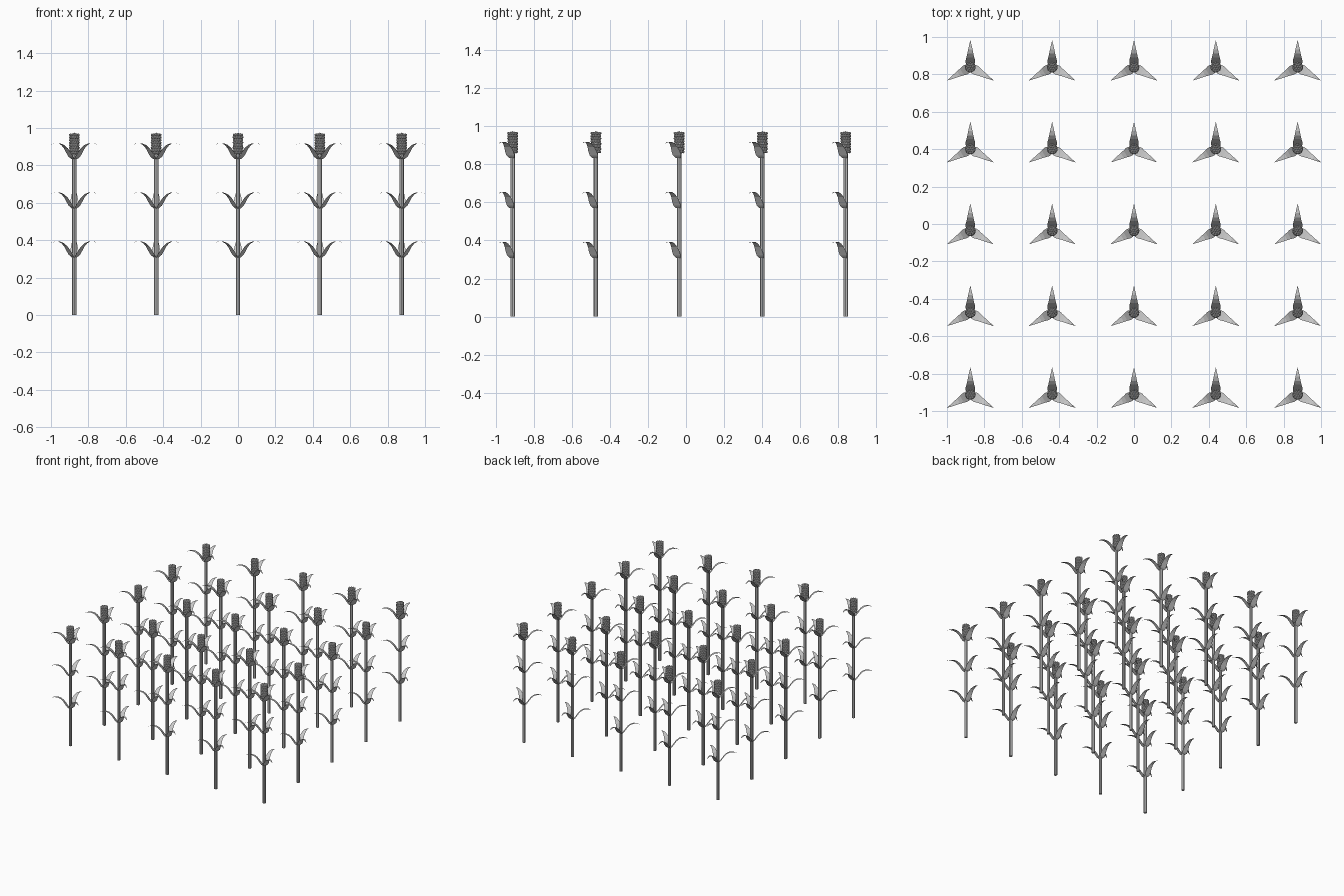
import bpy, bmesh, math
from mathutils import Matrix, Vector

if "Cube" in bpy.data.objects:
    bpy.data.objects.remove(bpy.data.objects["Cube"])

SPACING = 0.4375
Y_SHIFT = -0.036


def to_mesh(bm, name):
    me = bpy.data.meshes.new(name)
    bm.to_mesh(me)
    bm.free()
    return me


# Stalk: thin eight-sided rod
def make_stalk():
    bm = bmesh.new()
    bmesh.ops.create_cone(bm, cap_ends=True, segments=8, radius1=0.012, radius2=0.012,
                          depth=0.88, matrix=Matrix.Translation((0, 0, 0.44)))
    return to_mesh(bm, "stalk")


# Leaves: three tiers of three arching ribbons (reach, rise, half width)
LEAF = [(0.008, -0.002, 0.014), (0.022, 0.012, 0.022), (0.036, 0.033, 0.022),
        (0.052, 0.056, 0.018), (0.072, 0.074, 0.014), (0.095, 0.083, 0.010),
        (0.120, 0.083, 0.005), (0.143, 0.075, 0.0004)]


def make_leaves():
    bm = bmesh.new()
    for base, widen in ((0.31, 1.0), (0.572, 1.0), (0.835, 1.15)):
        for k in range(3):
            a = math.radians(90 + 120 * k)
            out = Vector((math.cos(a), math.sin(a), 0))
            side = Vector((-out.y, out.x, 0))
            prev = None
            for r, z, w in LEAF:
                c = out * r + Vector((0, 0, base + z))
                row = [bm.verts.new(c + side * w * widen * s) for s in (-1, 1)]
                if prev:
                    bm.faces.new((prev[0], prev[1], row[1], row[0]))
                prev = row
    return to_mesh(bm, "leaves")


# Cob: core with staggered rings of faceted kernels and a filled crown
def make_cob():
    bm = bmesh.new()
    bmesh.ops.create_cone(bm, cap_ends=True, segments=10, radius1=0.023, radius2=0.021,
                          depth=0.1, matrix=Matrix.Translation((0, 0, 0.911)))
    rings = [(0.866 + i * 0.0138, 0.0225, 10, 0.5 * (i % 2)) for i in range(8)]
    rings += [(0.964, 0.012, 6, 0.0), (0.967, 0.0, 1, 0.0)]
    for z, radius, count, offset in rings:
        for j in range(count):
            a = math.tau * (j + offset) / count
            m = (Matrix.Rotation(a, 4, 'Z') @ Matrix.Translation((radius, 0, z))
                 @ Matrix.Diagonal((0.0075, 0.0075, 0.008, 1)))
            bmesh.ops.create_icosphere(bm, subdivisions=1, radius=1, matrix=m)
    return to_mesh(bm, "cob")


parts = {"stalk": make_stalk(), "leaves": make_leaves(), "cob": make_cob()}

# Field: five by five planting grid
for ix in range(5):
    for iy in range(5):
        for name, me in parts.items():
            ob = bpy.data.objects.new(f"{name}_{ix}_{iy}", me)
            ob.location = ((ix - 2) * SPACING, (iy - 2) * SPACING + Y_SHIFT, 0)
            bpy.context.collection.objects.link(ob)
